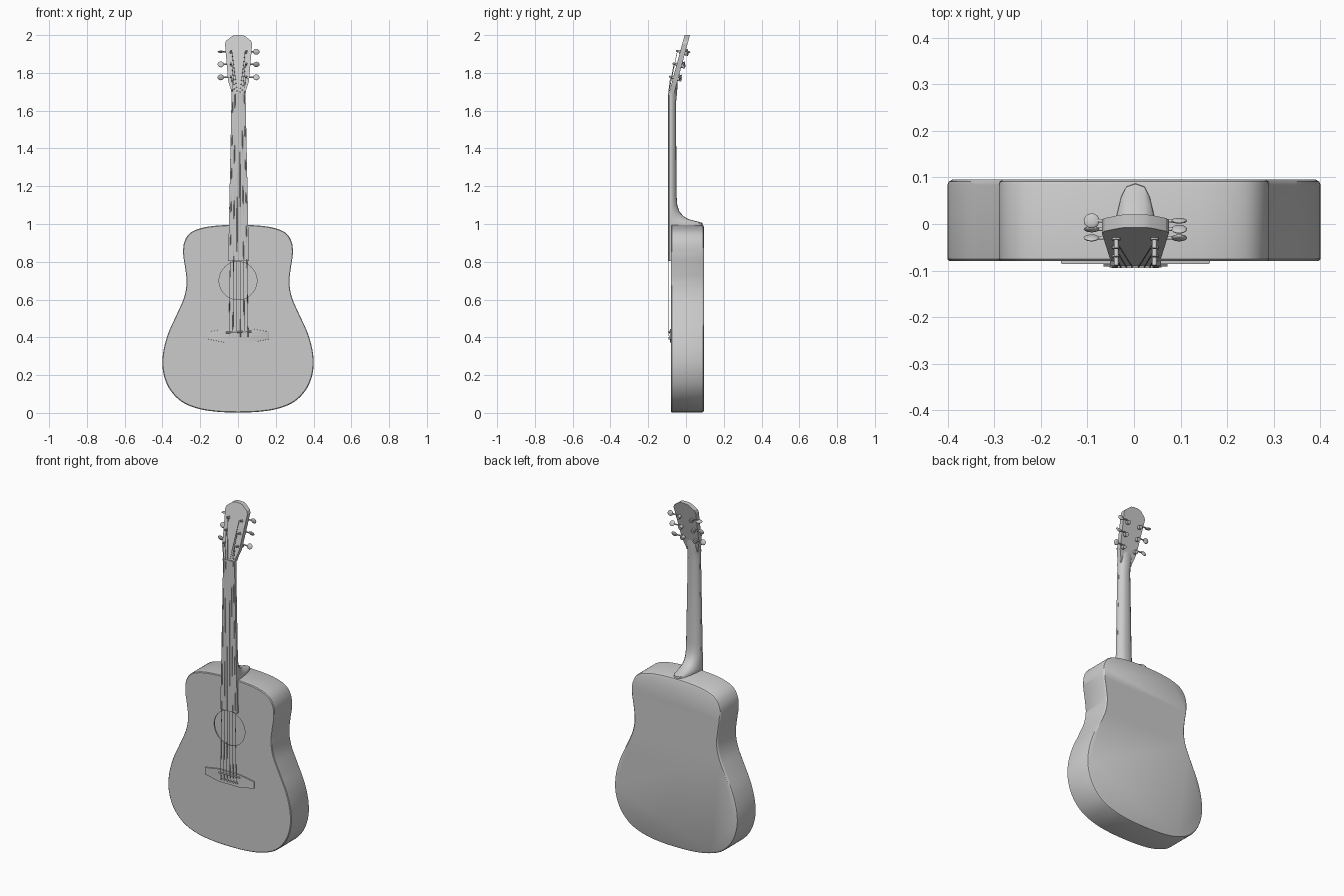
import bpy, bmesh, math
from mathutils import Vector, Matrix

if "Cube" in bpy.data.objects:
    bpy.data.objects.remove(bpy.data.objects["Cube"])

OFF = 0.003                      # slight sideways offset of neck and fittings
TILT = Vector((0, -1, 0.27)).normalized()   # outward normal of the headstock face


def head_y(z):
    return -0.091 + (z - 1.69) * 0.27


def finish(name, bm, angle=35):
    bmesh.ops.recalc_face_normals(bm, faces=bm.faces)
    me = bpy.data.meshes.new(name)
    bm.to_mesh(me)
    bm.free()
    ob = bpy.data.objects.new(name, me)
    bpy.context.collection.objects.link(ob)
    bpy.ops.object.select_all(action='DESELECT')
    ob.select_set(True)
    bpy.context.view_layer.objects.active = ob
    bpy.ops.object.shade_smooth_by_angle(angle=math.radians(angle))
    return ob


def loft(bm, rings, caps=(True, True)):
    vs = [[bm.verts.new(p) for p in r] for r in rings]
    n = len(vs[0])
    for a, b in zip(vs, vs[1:]):
        for i in range(n):
            bm.faces.new((a[i], a[(i + 1) % n], b[(i + 1) % n], b[i]))
    if caps[0]:
        bm.faces.new(vs[0])
    if caps[1]:
        bm.faces.new(vs[-1])
    return vs


def rod(bm, a, b, r, seg=12):
    a, b = Vector(a), Vector(b)
    m = Matrix.Translation((a + b) / 2) @ (b - a).to_track_quat('Z', 'Y').to_matrix().to_4x4()
    bmesh.ops.create_cone(bm, cap_ends=True, segments=seg, radius1=r, radius2=r,
                          depth=(b - a).length, matrix=m)


def smooth_loop(pts, steps=5):
    out, n = [], len(pts)
    for i in range(n):
        p0, p1, p2, p3 = (Vector(pts[(i + k) % n]) for k in (-1, 0, 1, 2))
        for s in range(steps):
            t = s / steps
            out.append(0.5 * (2 * p1 + (p2 - p0) * t + (2 * p0 - 5 * p1 + 4 * p2 - p3) * t * t
                              + (3 * p1 - p0 - 3 * p2 + p3) * t ** 3))
    return out


# Body: smooth outline, rounded rims, open sound hole in the front
half = [(0.11, 0.006), (0.21, 0.022), (0.30, 0.06), (0.365, 0.13), (0.397, 0.22), (0.397, 0.315),
        (0.37, 0.42), (0.325, 0.52), (0.286, 0.61), (0.272, 0.69), (0.28, 0.77), (0.29, 0.84),
        (0.284, 0.905), (0.25, 0.955), (0.18, 0.982), (0.09, 0.993)]
ctrl = [(0, 0.002)] + half + [(0, 0.996)] + [(-x, z) for x, z in reversed(half)]
outline = smooth_loop(ctrl)


def body_ring(y, inset):
    k = 1 - inset / 0.4
    return [(p.x * k, y, 0.5 + (p.y - 0.5) * (1 - inset / 0.5)) for p in outline]


bm = bmesh.new()
rings = loft(bm, [body_ring(-0.079, 0.004), body_ring(-0.075, 0), body_ring(0.084, 0),
                  body_ring(0.091, 0.003), body_ring(0.095, 0.01)], caps=(False, True))
N = 48
circle = [(0.1 * math.cos(2 * math.pi * i / N), 0.70 + 0.1 * math.sin(2 * math.pi * i / N)) for i in range(N)]
rim = loft(bm, [[(x, y, z) for x, z in circle] for y in (-0.079, -0.072)], caps=(False, False))
edges = [bm.edges.get((r[i], r[(i + 1) % len(r)])) for r in (rings[0], rim[0]) for i in range(len(r))]
bmesh.ops.triangle_fill(bm, edges=edges, use_beauty=True, normal=(0, -1, 0))
finish("body", bm)

# Neck with heel: lofted U section (z, half width, front y, back y)
u = [(1, 0), (0.97, 0.25), (0.82, 0.55), (0.6, 0.83), (0.38, 0.96), (0, 1)]
u = u + [(-x, d) for x, d in reversed(u[:-1])]
sections = [(0.985, 0.051, -0.08, 0.088), (1.006, 0.051, -0.08, 0.086), (1.012, 0.051, -0.08, 0.065),
            (1.024, 0.05, -0.08, 0.018), (1.04, 0.05, -0.08, -0.012), (1.066, 0.05, -0.08, -0.035),
            (1.10, 0.049, -0.08, -0.046), (1.15, 0.048, -0.08, -0.05), (1.64, 0.038, -0.08, -0.053),
            (1.69, 0.037, -0.08, -0.048), (1.73, 0.044, -0.078, -0.045), (1.77, 0.044, -0.068, -0.044)]
bm = bmesh.new()
loft(bm, [[(OFF + x * w, yf + d * (yb - yf), z) for x, d in u] for z, w, yf, yb in sections])
finish("neck", bm, 40)


def board_w(z):
    return 0.055 - (z - 0.8) / 0.89 * 0.018


# Fretboard, nut
bm = bmesh.new()
loft(bm, [[(OFF + s * board_w(z), y, z) for s, y in
           ((-1, -0.077), (-1, -0.09), (-0.5, -0.0915), (0.5, -0.0915), (1, -0.09), (1, -0.077))]
          for z in (0.805, 1.685)])
finish("fretboard", bm, 20)
bm = bmesh.new()
bmesh.ops.create_cube(bm, size=1, matrix=Matrix.Translation((OFF, -0.085, 1.688)) @ Matrix.Diagonal((0.076, 0.018, 0.012, 1)))
finish("nut", bm)

# Headstock: tilted slab with clipped top corners
hs = [(0.037, 1.69), (0.04, 1.71), (0.055, 1.755), (0.072, 1.955), (0.066, 1.97), (0.032, 1.996), (0.016, 2.0)]
hs = hs + [(-x, z) for x, z in reversed(hs)]
bm = bmesh.new()
loft(bm, [[(OFF + x, head_y(z) + t, z) for x, z in hs] for t in (0, 0.028)])
finish("headstock", bm, 25)

# Tuners: post, rear housing, shaft and flat oval button
posts = {}
for side, label in ((-1, "left"), (1, "right")):
    for k, z in enumerate((1.776, 1.845, 1.912)):
        bm = bmesh.new()
        x = OFF + side * 0.041
        face = Vector((x, head_y(z), z))
        rod(bm, face - TILT * 0.02, face + TILT * 0.022, 0.005)
        rod(bm, face, face + TILT * 0.004, 0.009, 16)
        rod(bm, face - TILT * 0.02, face - TILT * 0.046, 0.011)
        y = head_y(z) + 0.038
        rod(bm, (x, y, z), (OFF + side * 0.084, y, z), 0.004)
        turn = math.radians((20, -15, 80)[k] if side < 0 else (-20, 30, 10)[k])
        m = (Matrix.Translation((OFF + side * 0.094, y, z)) @ Matrix.Rotation(turn, 4, 'X')
             @ Matrix.Diagonal((0.017, 0.0055, 0.016, 1)))
        bmesh.ops.create_uvsphere(bm, u_segments=16, v_segments=10, radius=1, matrix=m)
        finish(f"tuner_{label}_{k + 1}", bm)
        posts[side, k] = face + TILT * 0.015

# Bridge, saddle and pins
bm = bmesh.new()
loft(bm, [[(OFF + x * k, y, z) for x, z in
           ((-0.16, 0.39), (-0.07, 0.372), (0.07, 0.372), (0.16, 0.39), (0.16, 0.43), (0.07, 0.445),
            (-0.07, 0.445), (-0.16, 0.43))] for y, k in ((-0.077, 1), (-0.084, 1), (-0.086, 0.98))])
finish("bridge", bm)
bm = bmesh.new()
rod(bm, (-0.065, -0.087, 0.425), (0.072, -0.087, 0.431), 0.0045, 8)
finish("saddle", bm)

# Strings from pins over saddle and nut to the posts
pins = bmesh.new()
cu = bpy.data.curves.new("strings", 'CURVE')
cu.dimensions = '3D'
cu.bevel_depth = 0.0016
cu.bevel_resolution = 1
cu.use_fill_caps = True
for i in range(6):
    f = (i - 2.5) / 2.5
    side = -1 if f < 0 else 1
    k = i if i < 3 else 5 - i
    bx = OFF + f * 0.05
    rod(pins, (bx, -0.084, 0.395), (bx, -0.093, 0.395), 0.006)
    path = [(bx, -0.088, 0.395), (bx, -0.0928, 0.428), (OFF + f * 0.031, -0.0934, 1.688),
            posts[side, k] - Vector((side * 0.005, 0, 0))]
    sp = cu.splines.new('POLY')
    sp.points.add(len(path) - 1)
    for pt, p in zip(sp.points, path):
        pt.co = (*p, 1)
finish("bridge_pins", pins)
bpy.context.collection.objects.link(bpy.data.objects.new("strings", cu))
